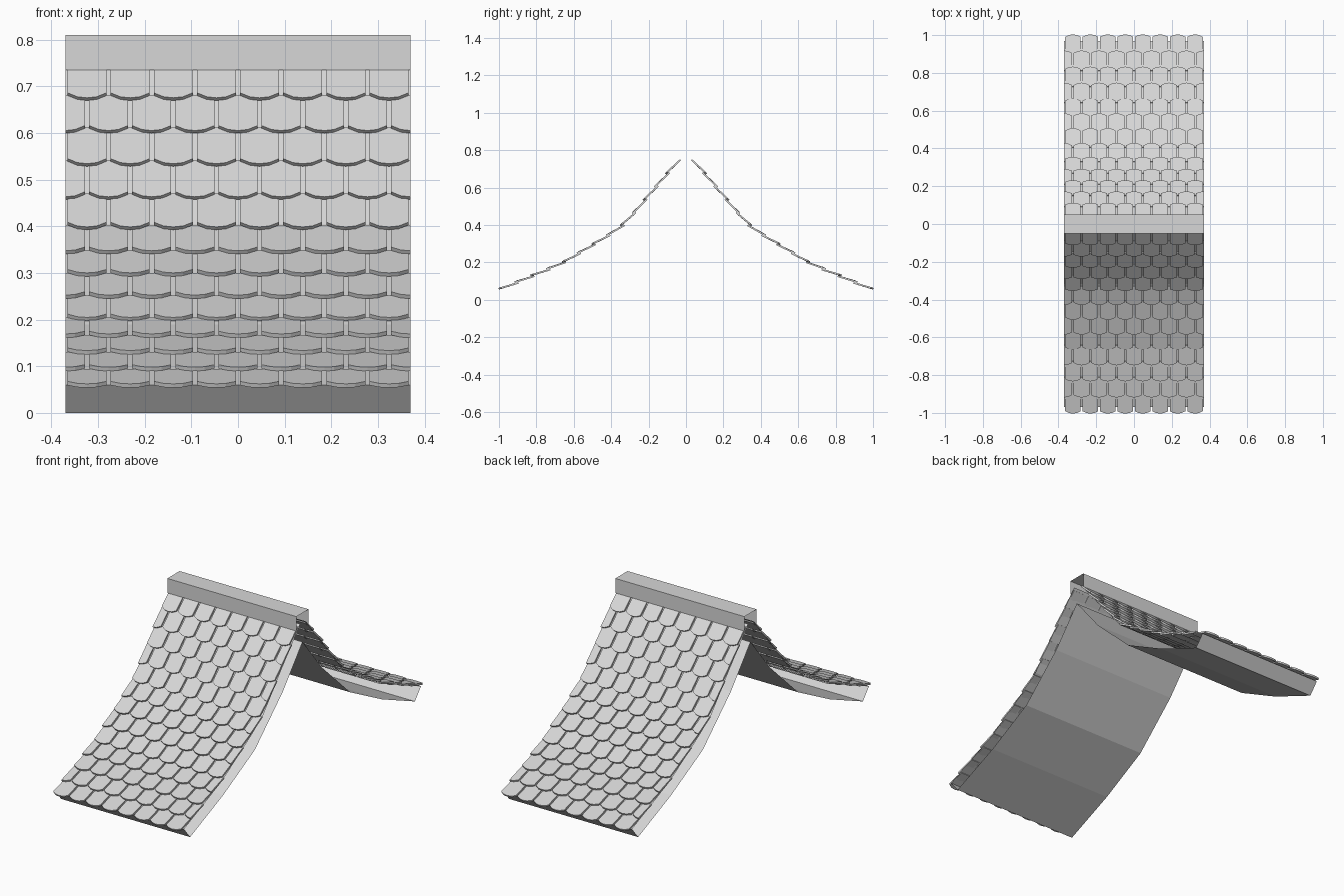
import bpy, bmesh
from mathutils import Vector

cube = bpy.data.objects.get("Cube")
if cube:
    bpy.data.objects.remove(cube, do_unlink=True)

HALF = 0.37      # half the roof width
ROWS, COLS = 13, 8
PITCH = 2 * HALF / COLS

grey = bpy.data.materials.new("light_grey")
grey.use_nodes = True
grey.diffuse_color = (0.68, 0.68, 0.68, 1)
grey.node_tree.nodes["Principled BSDF"].inputs["Base Color"].default_value = grey.diffuse_color


def finish(name, bm):
    mesh = bpy.data.meshes.new(name)
    bm.to_mesh(mesh)
    bm.free()
    mesh.materials.append(grey)
    obj = bpy.data.objects.new(name, mesh)
    bpy.context.collection.objects.link(obj)
    return obj


def sheet(name, profile):
    """Extrude an open (y, z) profile across the width."""
    bm = bmesh.new()
    rows = [[bm.verts.new((x, y, z)) for x in (-HALF, HALF)] for y, z in profile]
    for a, b in zip(rows, rows[1:]):
        bm.faces.new((a[0], b[0], b[1], a[1]))
    return finish(name, bm)


# Front slope profiles, from ridge to eave and back under
deck = [(-0.02, 0.76), (-0.17, 0.585), (-0.32, 0.405), (-0.42, 0.335), (-0.66, 0.19), (-0.97, 0.06)]
soffit = [(-0.92, 0), (-0.65, 0.114), (-0.39, 0.25), (-0.16, 0.465), (0, 0.66)]
path = [Vector((0, y, z)) for y, z in deck]
LENGTH = sum((b - a).length for a, b in zip(path, path[1:]))


def along(s):
    """Point at distance s down the slope, running straight on past the eave."""
    for a, b in zip(path, path[1:]):
        d = (b - a).length
        if s <= d or b is path[-1]:
            return a + (b - a) * (s / d)
        s -= d


# Tile outline: side fraction and rise of the lower edge
LOWER = [(-0.5, 0.014), (-0.25, 0.003), (0, 0), (0.25, 0.003), (0.5, 0.014)]
TILE_LEN, TILE_THICK, TILE_W = 0.11, 0.009, PITCH - 0.009


def add_tile(bm, cx, s, side):
    tip, top = along(s), along(s - TILE_LEN)
    up = (top - tip).normalized()
    normal = Vector((1, 0, 0)).cross(up)
    tip, top = tip + normal * 0.006, top - normal * 0.005
    lower = [p for p in LOWER if p[0] * side >= 0]
    outline = [tip + up * rise + Vector((cx + u * TILE_W, 0, 0)) for u, rise in lower]
    outline += [top + Vector((cx + u * TILE_W, 0, 0)) for u in (lower[-1][0], lower[0][0])]
    under = [bm.verts.new(p) for p in outline]
    over = [bm.verts.new(p + normal * TILE_THICK) for p in outline]
    bm.faces.new(over)
    bm.faces.new(under[::-1])
    for i in range(len(under)):
        j = (i + 1) % len(under)
        bm.faces.new((under[i], under[j], over[j], over[i]))


def shingles(name):
    bm = bmesh.new()
    first, last = 0.124, LENGTH + 0.03
    for r in range(ROWS):
        s = first + (last - first) * r / (ROWS - 1)
        if r % 2 == 0:
            for c in range(COLS):
                add_tile(bm, -HALF + (c + 0.5) * PITCH, s, 0)
        else:  # staggered row with half tiles at both ends
            for c in range(COLS + 1):
                side = 1 if c == 0 else -1 if c == COLS else 0
                add_tile(bm, -HALF + c * PITCH, s, side)
    return finish(name, bm)


# Both slopes: the back is the front turned half way round
for place, turn in (("front", 0), ("back", 3.14159265)):
    for obj in (sheet(place + "_roof_shell", deck + soffit), shingles(place + "_shingles")):
        obj.rotation_euler.z = turn

# Open ridge cap
sheet("ridge_cap", [(0.05, 0.735), (0.05, 0.81), (-0.05, 0.81), (-0.05, 0.735)])
